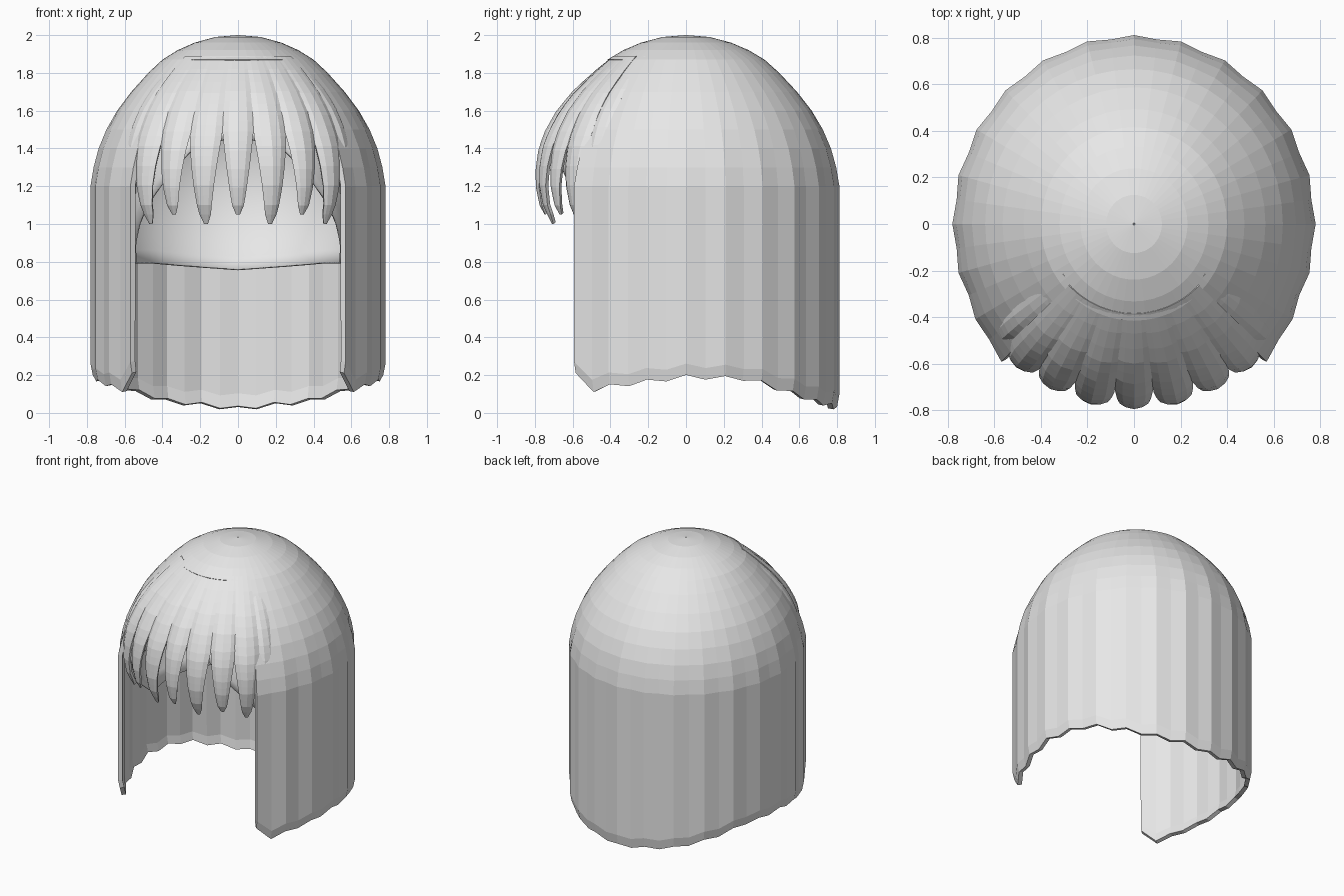
import bpy, math

cube = bpy.data.objects.get("Cube")
if cube:
    bpy.data.objects.remove(cube, do_unlink=True)

hair = bpy.data.materials.new("pale_grey_hair")
hair.use_nodes = True
hair.diffuse_color = (0.8, 0.8, 0.8, 1)
hair.node_tree.nodes["Principled BSDF"].inputs["Base Color"].default_value = (0.8, 0.8, 0.8, 1)


def lerp(table, t):
    """Piecewise linear lookup in sorted (key, value) pairs."""
    if t <= table[0][0]:
        return table[0][1]
    for (a, u), (b, v) in zip(table, table[1:]):
        if t <= b:
            return u + (v - u) * (t - a) / (b - a)
    return table[-1][1]


def point(deg, r, z, depth=1.04):
    """Angle is measured from the front, towards the model's left."""
    a = math.radians(deg)
    return (r * math.sin(a), -r * math.cos(a) * depth, z)


def sheet(name, rows, thickness, closed=False, keep=lambda row, col: True, smooth=False):
    """Skin a grid of points running from top to bottom."""
    n = len(rows[0])
    verts = [p for row in rows for p in row]
    faces = []
    for i in range(len(rows) - 1):
        for j in range(n if closed else n - 1):
            k = (j + 1) % n
            if keep(i, j):
                faces.append((i * n + j, (i + 1) * n + j, (i + 1) * n + k, i * n + k))
    mesh = bpy.data.meshes.new(name)
    mesh.from_pydata(verts, [], faces)
    mesh.materials.append(hair)
    obj = bpy.data.objects.new(name, mesh)
    bpy.context.collection.objects.link(obj)
    for p in mesh.polygons:
        p.use_smooth = smooth
    solid = obj.modifiers.new("thickness", "SOLIDIFY")
    solid.thickness = thickness
    solid.offset = -1
    return obj


# Long outer hair: domed crown, open below the crown at the front
dome = [(1.2, 0.775), (1.3, 0.76), (1.4, 0.735), (1.5, 0.695), (1.6, 0.64),
        (1.7, 0.565), (1.8, 0.475), (1.87, 0.4), (1.92, 0.32), (1.96, 0.23),
        (1.99, 0.12), (2.0, 0.004)]
hem = [(45, 0.2), (52, 0.12), (60, 0.14), (90, 0.19), (115, 0.18),
       (130, 0.12), (150, 0.06), (180, 0.02)]
COLS = 48
STEP = 360 / COLS
levels = [z for z, r in reversed(dome)]
DROPS = (0.15, 0.5, 0.94, 1)


def front_angle(deg):
    return abs((deg + 180) % 360 - 180)


def outer_point(j, z, tuck=0):
    deg = j * STEP
    fa = front_angle(deg)
    low = min(1, max(0, (1.6 - z) / 0.4))
    ripple = 0.006 * (-1) ** j * low
    flare = 0.025 * low * max(0, 1 - abs(fa - 45) / 20)
    return point(deg, max(0.004, lerp(dome, z) + ripple + flare - tuck), z)


rows = [[outer_point(j, z) for j in range(COLS)] for z in levels]
for drop in DROPS:
    row = []
    for j in range(COLS):
        end = lerp(hem, front_angle(j * STEP)) + 0.011 * (-1) ** j
        row.append(outer_point(j, 1.2 + (max(0, end) - 1.2) * drop, 0.012 * (drop == 1)))
    rows.append(row)
crown_rows = levels.index(1.87)
sheet("long_hair", rows, 0.03, True,
      lambda i, j: i < crown_rows or front_angle((j + 0.5) * STEP) > 45)

# Scalp cap: rounded liner with an arched hairline
hairline = [(0, 1.47), (20, 1.4), (35, 1.2), (55, 0.93), (68, 0.79), (130, 0.79), (180, 0.755)]
cap_rows = []
for i in range(21):
    row = []
    for j in range(72):
        end = lerp(hairline, front_angle(j * 5))
        last = math.acos(max(-1, min(1, (end - 1.22) / 0.73)))
        a = max(0.01, last * i / 20)
        row.append(point(j * 5, 0.72 * math.sin(a), 1.22 + 0.73 * math.cos(a)))
    cap_rows.append(row)
sheet("scalp_cap", cap_rows, 0.012, True, smooth=True)

# Fringe: curved locks, full width at the root and tapered to the tip
fringe = [(1.0, 0.725), (1.1, 0.765), (1.2, 0.78), (1.3, 0.775), (1.4, 0.755),
          (1.5, 0.715), (1.6, 0.665), (1.7, 0.59), (1.8, 0.49), (1.89, 0.385)]
ACROSS = (-1, -0.6, 0, 0.6, 1)
taper = [(0, 1.04), (0.47, 1.0), (0.6, 0.82), (0.75, 0.62), (0.88, 0.45), (0.96, 0.32), (1, 0.12)]


def lock(name, deg, tip, half, scale=1.0):
    rows = []
    for i in range(17):
        t = (i / 16) ** 0.9
        z = 1.89 + (tip - 1.89) * t
        r = lerp(fringe, z) * scale
        bulge = 0.03 * min(1, t * 2)
        rows.append([point(deg + half * a * lerp(taper, t), r + bulge * (1 - a * a) * lerp(taper, t), z, 1.0)
                     for a in ACROSS])
    sheet(name, rows, 0.02)


lock("fringe_lock_middle", 0, 1.05, 6.6)
for side, label in ((1, "left"), (-1, "right")):
    for k, (deg, tip) in enumerate(((13.5, 1.0), (27, 1.05), (39.5, 1.0))):
        lock(f"fringe_lock_{label}_{k + 1}", side * deg, tip, 6.9)
    lock(f"fringe_lock_{label}_4", side * 49, 1.1, 6, 0.97)
